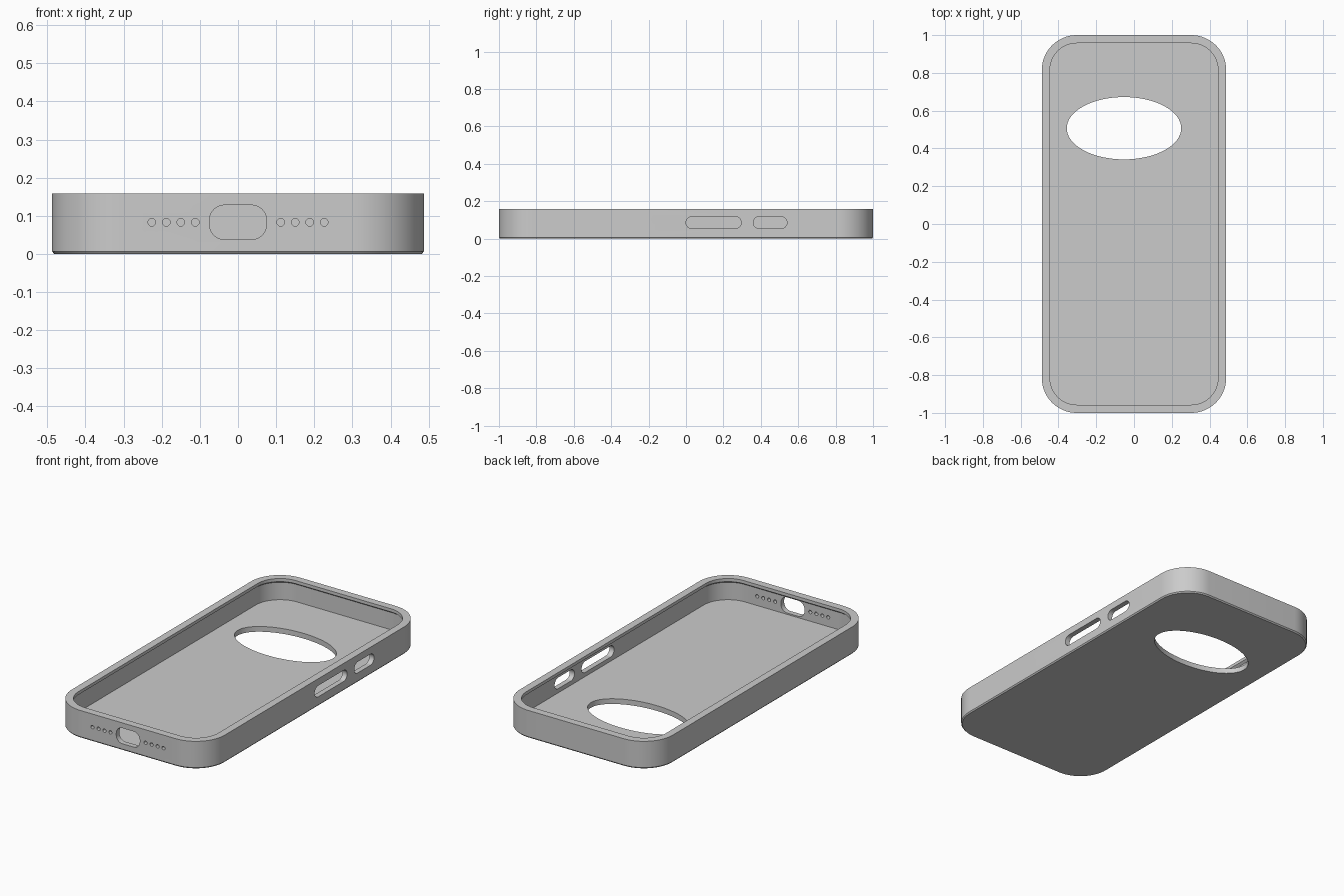
import bpy, bmesh, math
from mathutils import Matrix

cube = bpy.data.objects.get("Cube")
if cube:
    bpy.data.objects.remove(cube, do_unlink=True)

grey = bpy.data.materials.new("case grey")
grey.use_nodes = True
grey.diffuse_color = (0.6, 0.6, 0.6, 1)
grey.node_tree.nodes["Principled BSDF"].inputs["Base Color"].default_value = (0.6, 0.6, 0.6, 1)


def rounded_outline(half_x, half_y, radius, steps=16):
    """Points of a rounded rectangle, counter-clockwise."""
    points = []
    for quarter, (sx, sy) in enumerate([(1, 1), (-1, 1), (-1, -1), (1, -1)]):
        for i in range(steps + 1):
            a = (quarter + i / steps) * math.pi / 2
            points.append((sx * (half_x - radius) + radius * math.cos(a),
                           sy * (half_y - radius) + radius * math.sin(a)))
    return points


def loft(name, rings, matrix=Matrix()):
    """Closed solid through a stack of (half_x, half_y, radius, z) rings."""
    bm = bmesh.new()
    loops = [[bm.verts.new((x, y, z)) for x, y in rounded_outline(hx, hy, r)]
             for hx, hy, r, z in rings]
    for low, high in zip(loops, loops[1:]):
        for i in range(len(low)):
            j = (i + 1) % len(low)
            bm.faces.new((low[i], low[j], high[j], high[i]))
    bm.faces.new(loops[0][::-1])
    bm.faces.new(loops[-1])
    bmesh.ops.remove_doubles(bm, verts=bm.verts, dist=1e-5)
    bmesh.ops.transform(bm, matrix=matrix, verts=bm.verts)
    bmesh.ops.recalc_face_normals(bm, faces=bm.faces)
    mesh = bpy.data.meshes.new(name)
    bm.to_mesh(mesh)
    bm.free()
    mesh.materials.append(grey)
    obj = bpy.data.objects.new(name, mesh)
    bpy.context.collection.objects.link(obj)
    return obj


# Shell: chamfered base, outer wall, rim, overhanging lip, pocket and floor
W, L, H, R = 0.488, 1.0, 0.158, 0.185
FLOOR, LIP_Z = 0.03, 0.14


def inset(d, z):
    return (W - d, L - d, R - d, z)


case = loft("phone_case", [
    inset(0.006, 0), inset(0, 0.007), inset(0, H),
    inset(0.043, H), inset(0.043, LIP_Z), inset(0.03, LIP_Z - 0.01), inset(0.03, FLOOR)])

# Cutters for all openings
front = Matrix.Translation((0, -L, 0.083)) @ Matrix.Rotation(math.pi / 2, 4, 'X')
side = (Matrix.Translation((W, 0, 0.086)) @ Matrix.Rotation(math.pi / 2, 4, 'Z')
        @ Matrix.Rotation(math.pi / 2, 4, 'X'))


def cutter(name, hx, hy, r, matrix):
    return loft(name, [(hx, hy, r, -0.1), (hx, hy, r, 0.1)], matrix)


cutters = [cutter("charging_port", 0.075, 0.045, 0.04, front)]
for s in (-1, 1):
    for i in range(4):
        place = Matrix.Translation((s * (0.112 + 0.038 * i), 0, 0)) @ front
        cutters.append(cutter("speaker_hole", 0.01, 0.01, 0.01, place))
for name, low, high in (("volume_slot", 0.0, 0.295), ("power_slot", 0.36, 0.54)):
    place = Matrix.Translation((0, (low + high) / 2, 0)) @ side
    cutters.append(cutter(name, (high - low) / 2, 0.032, 0.032, place))
oval = Matrix.Translation((-0.053, 0.507, 0)) @ Matrix.Diagonal((0.303, 0.165, 1, 1))
cutters.append(cutter("camera_window", 1, 1, 1, oval))

bpy.context.view_layer.objects.active = case
case.select_set(True)
for tool in cutters:
    cut = case.modifiers.new(tool.name, 'BOOLEAN')
    cut.operation, cut.solver, cut.object = 'DIFFERENCE', 'EXACT', tool
    bpy.ops.object.modifier_apply(modifier=cut.name)
    bpy.data.objects.remove(tool, do_unlink=True)

bpy.ops.object.shade_smooth_by_angle(angle=math.radians(30))
